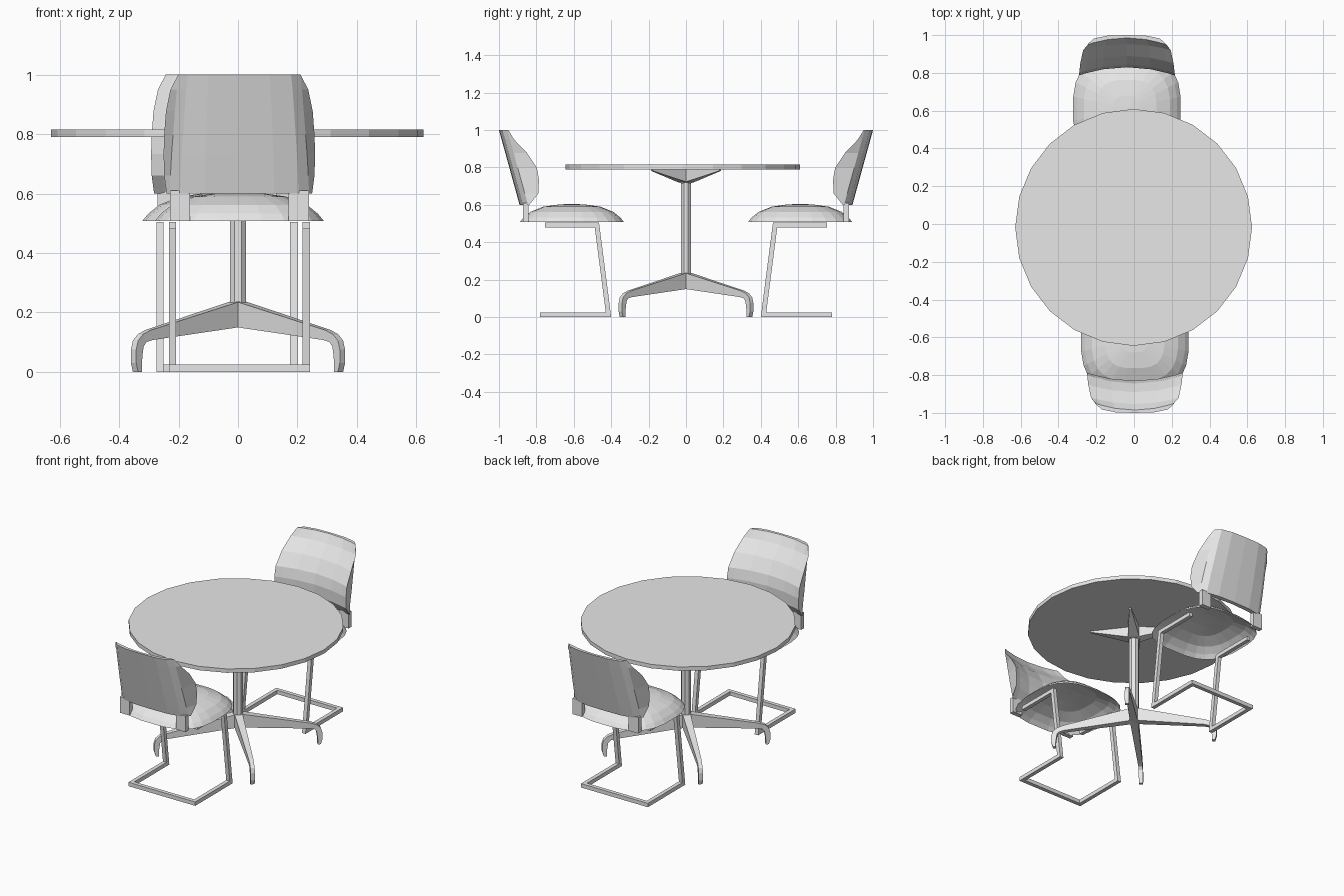
import bpy, bmesh, math
from mathutils import Matrix, Vector

if "Cube" in bpy.data.objects:
    bpy.data.objects.remove(bpy.data.objects["Cube"])

grey = bpy.data.materials.new("plain grey")
grey.diffuse_color = (0.8, 0.8, 0.8, 1)
grey.use_nodes = True
grey.node_tree.nodes["Principled BSDF"].inputs["Base Color"].default_value = grey.diffuse_color


def finish(bm, name, matrix=Matrix()):
    bmesh.ops.recalc_face_normals(bm, faces=bm.faces)
    bm.transform(matrix)
    mesh = bpy.data.meshes.new(name)
    bm.to_mesh(mesh)
    bm.free()
    mesh.materials.append(grey)
    obj = bpy.data.objects.new(name, mesh)
    bpy.context.collection.objects.link(obj)
    return obj


def loft(bm, rings, caps=True):
    """Bridge closed rings of points, optionally capping both ends."""
    vs = [[bm.verts.new(p) for p in r] for r in rings]
    n = len(vs[0])
    for a, b in zip(vs, vs[1:]):
        for i in range(n):
            j = (i + 1) % n
            bm.faces.new((a[i], a[j], b[j], b[i]))
    if caps:
        bm.faces.new(vs[0])
        bm.faces.new(vs[-1])
    return vs


def box(bm, x0, x1, y0, y1, z0, z1):
    loft(bm, [[(x0, y0, z), (x1, y0, z), (x1, y1, z), (x0, y1, z)] for z in (z0, z1)])


def circle(r, z, n, cx=0, cy=0, turn=0):
    return [(cx + r * math.cos(turn + math.tau * i / n),
             cy + r * math.sin(turn + math.tau * i / n), z) for i in range(n)]


# Table top
bm = bmesh.new()
loft(bm, [circle(0.627, z, 24, -0.002, -0.018) for z in (0.79, 0.815)])
finish(bm, "table_top")

# Central pole
bm = bmesh.new()
loft(bm, [circle(0.03, z, 8, turn=math.pi / 8) for z in (0.152, 0.79)])
finish(bm, "table_pole")

# Four diagonal legs and brackets; each profile pair is (top, bottom) along the radius
LEG = [((0, 0.24), (0, 0.152), 0.024), ((0.43, 0.14), (0.42, 0.107), 0.014),
       ((0.465, 0.126), (0.448, 0.1), 0.0125), ((0.488, 0.105), (0.462, 0.085), 0.0125),
       ((0.497, 0.075), (0.466, 0.06), 0.0125), ((0.497, 0.03), (0.47, 0.03), 0.0125),
       ((0.488, 0.0), (0.47, 0.0), 0.0125)]
BRACKET = [((0, 0.79), (0, 0.715), 0.035), ((0.03, 0.79), (0.03, 0.722), 0.035),
           ((0.26, 0.79), (0.26, 0.782), 0.006)]
for k in range(4):
    turn = Matrix.Rotation(math.radians(45 + 90 * k), 4, 'Z')
    for name, profile in (("table_leg", LEG), ("top_bracket", BRACKET)):
        bm = bmesh.new()
        loft(bm, [[(t[0], -w, t[1]), (t[0], w, t[1]), (b[0], w, b[1]), (b[0], -w, b[1])]
                  for t, b, w in profile])
        finish(bm, f"{name}_{k + 1}", turn)


def seat(place, tag):
    # open padded dome on a rounded-square outline
    bm = bmesh.new()
    rings = []
    for s, z in ((1, 0.508), (0.93, 0.532), (0.8, 0.562), (0.55, 0.59), (0.25, 0.602)):
        ring = []
        for i in range(24):
            a = math.tau * (i + 0.5) / 24
            c, d = math.cos(a), math.sin(a)
            x = math.copysign(abs(c) ** 0.66, c) * 0.286
            y = math.copysign(abs(d) ** 0.72, d) * 0.28
            ring.append((x * s, -0.61 + y * s, z))
        rings.append(ring)
    vs = loft(bm, rings, caps=False)
    tip = bm.verts.new((0, -0.61, 0.605))
    for i in range(24):
        bm.faces.new((vs[-1][i], vs[-1][(i + 1) % 24], tip))
    finish(bm, "seat_" + tag, place)


def backrest(place, tag):
    # per level: height, back half width, front half width, front side y, front centre y
    levels = [(0.60, 0.235, 0.245, -0.838, -0.865), (0.66, 0.232, 0.253, -0.79, -0.832),
              (0.733, 0.228, 0.255, -0.786, -0.83), (0.797, 0.223, 0.253, -0.797, -0.845),
              (0.877, 0.217, 0.247, -0.85, -0.89), (0.95, 0.211, 0.232, -0.92, -0.953),
              (1.0, 0.205, 0.206, -0.95, -0.985)]
    arc = [(-1, 0.045), (-0.85, 0.018), (-0.5, 0.003), (0, 0),
           (0.5, 0.003), (0.85, 0.018), (1, 0.045)]
    rings = []
    for z, wb, wf, ys, yc in levels:
        yb = -0.89 - (z - 0.6) * 0.275
        back = [(f * wb, yb + o, z) for f, o in arc]
        front = [(f * wf, yc + (ys - yc) * f * f, z) for f, o in reversed(arc)]
        rings.append(back + front)
    bm = bmesh.new()
    loft(bm, rings)
    finish(bm, "backrest_" + tag, place)

    # two short posts joining backrest and seat
    bm = bmesh.new()
    for s in (-1, 1):
        box(bm, s * 0.2 - 0.034, s * 0.2 + 0.034, -0.872, -0.842, 0.508, 0.61)
    finish(bm, "back_posts_" + tag, place)


def frame(place, tag):
    # cantilever side frames cut from one bent profile, joined by a floor bar
    outline = [(-0.775, 0), (-0.4, 0), (-0.465, 0.505), (-0.755, 0.505),
               (-0.755, 0.48), (-0.488, 0.48), (-0.429, 0.025), (-0.775, 0.025)]
    bm = bmesh.new()
    for s in (-1, 1):
        loft(bm, [[(s * 0.225 + d, y, z) for y, z in outline] for d in (-0.0125, 0.0125)])
    box(bm, -0.2375, 0.2375, -0.78, -0.755, 0, 0.025)
    finish(bm, "chair_frame_" + tag, place)


# Two chairs facing each other across the table
pivot = Vector((-0.0165, 0, 0))
for tag, angle in (("front", 0), ("back", math.pi)):
    place = (Matrix.Translation(pivot) @ Matrix.Rotation(angle, 4, 'Z')
             @ Matrix.Translation((0.021, 0, 0)))
    seat(place, tag)
    backrest(place, tag)
    frame(place, tag)
